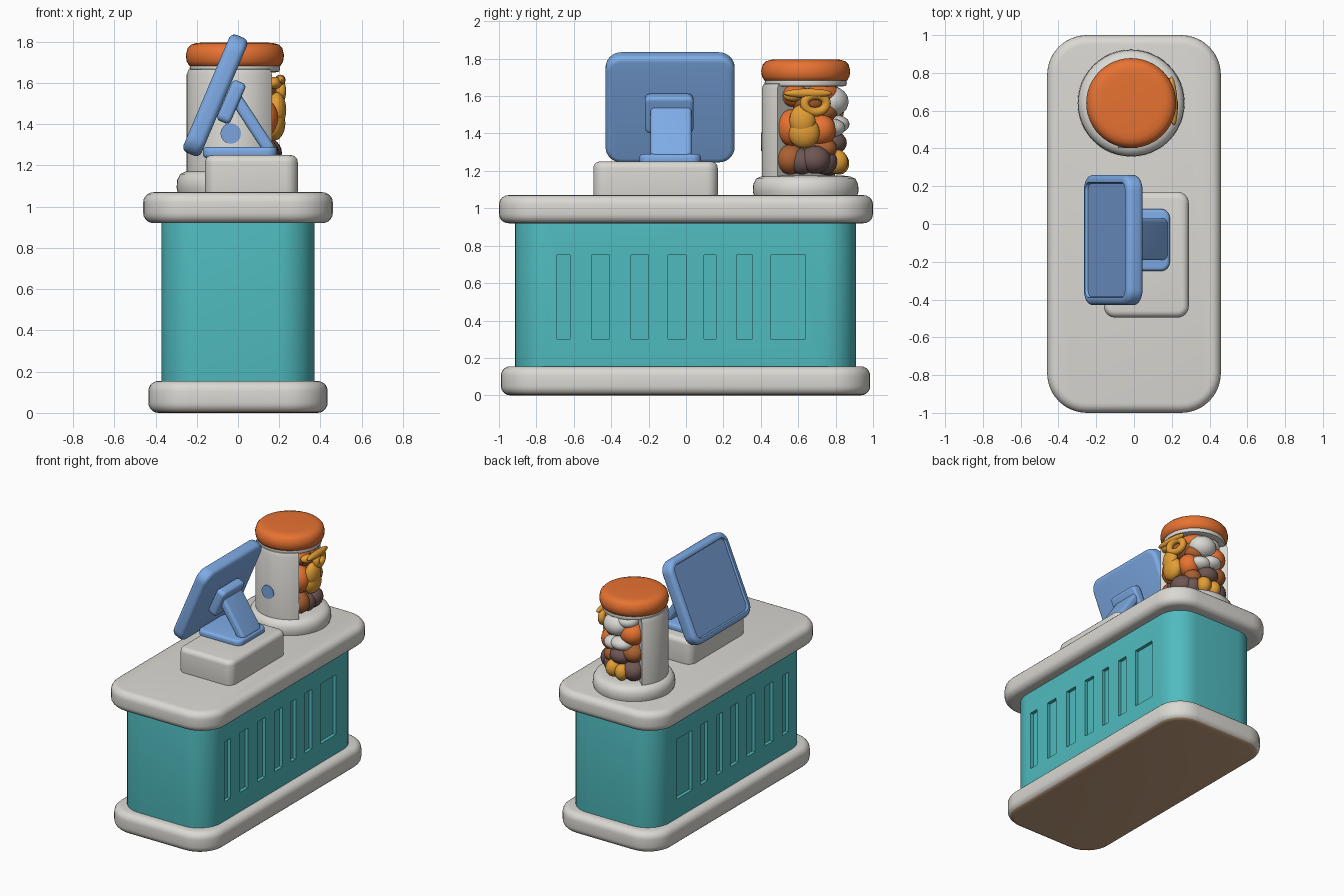
import bpy, bmesh, math
from mathutils import Matrix, Vector

if "Cube" in bpy.data.objects:
    bpy.data.objects.remove(bpy.data.objects["Cube"])


def mat(name, rgb):
    m = bpy.data.materials.new(name)
    m.diffuse_color = (*rgb, 1)
    m.use_nodes = True
    m.node_tree.nodes["Principled BSDF"].inputs["Base Color"].default_value = m.diffuse_color
    return m


GREY = mat("warm_grey", (0.70, 0.69, 0.65))
TEAL = mat("teal", (0.08, 0.50, 0.52))
BLUE = mat("blue", (0.235, 0.46, 0.89))
SCREEN = mat("screen_blue", (0.20, 0.375, 0.73))
ORANGE = mat("orange", (0.80, 0.17, 0.032))
GOLD = mat("gold", (0.76, 0.34, 0.035))
BROWN = mat("brown", (0.40, 0.12, 0.03))
DARK = mat("dark_brown", (0.16, 0.095, 0.09))
UNDER = mat("underside_brown", (0.55, 0.35, 0.21))


def finish(name, bm, mats, angle=40):
    bmesh.ops.recalc_face_normals(bm, faces=bm.faces)
    me = bpy.data.meshes.new(name)
    bm.to_mesh(me)
    bm.free()
    ob = bpy.data.objects.new(name, me)
    bpy.context.collection.objects.link(ob)
    for m in mats:
        me.materials.append(m)
    smooth(ob, angle)
    return ob


def smooth(ob, angle=40):
    bpy.ops.object.select_all(action='DESELECT')
    ob.select_set(True)
    bpy.context.view_layer.objects.active = ob
    bpy.ops.object.shade_smooth_by_angle(angle=math.radians(angle))


def bridge(bm, rings):
    for a, b in zip(rings, rings[1:]):
        n = len(a)
        for i in range(n):
            bm.faces.new((a[i], a[(i + 1) % n], b[(i + 1) % n], b[i]))
    bm.faces.new(rings[0][::-1])
    bm.faces.new(rings[-1])


def slab_mesh(size, corner, r, steps=5):
    """Centred rounded rectangle slab with rolled top and bottom edges."""
    hx, hy, hz = (s / 2 for s in size)
    prof = []
    for k in range(steps + 1):
        t = math.pi / 2 * k / steps
        prof.append((r * (1 - math.sin(t)), -hz + r * (1 - math.cos(t))))
    prof += [(i, -z) for i, z in reversed(prof)]
    bm = bmesh.new()
    rings = []
    for inset, z in prof:
        c = max(corner - inset, 0.004)
        ring = []
        for q, (sx, sy) in enumerate(((1, 1), (-1, 1), (-1, -1), (1, -1))):
            for k in range(9):
                t = math.pi / 2 * (q + k / 8)
                ring.append(bm.verts.new((sx * (hx - inset - c) + c * math.cos(t),
                                          sy * (hy - inset - c) + c * math.sin(t), z)))
        rings.append(ring)
    bridge(bm, rings)
    bmesh.ops.recalc_face_normals(bm, faces=bm.faces)
    return bm


def slab(name, lo, hi, corner, r, m):
    lo, hi = Vector(lo), Vector(hi)
    bm = slab_mesh(hi - lo, corner, r)
    bm.transform(Matrix.Translation((lo + hi) / 2))
    return finish(name, bm, [m])


def bar(name, p, q, y, width, thick, r, m):
    """Slab running from p to q in the xz plane."""
    dx, dz = q[0] - p[0], q[1] - p[1]
    bm = slab_mesh((math.hypot(dx, dz), width, thick), 0.03, r)
    bm.transform(Matrix.Translation(((p[0] + q[0]) / 2, y, (p[1] + q[1]) / 2))
                 @ Matrix.Rotation(math.atan2(-dz, dx), 4, 'Y'))
    return finish(name, bm, [m])


def lathe(name, profile, m, n=48):
    bm = bmesh.new()
    rings = [[bm.verts.new((JX + r * math.cos(2 * math.pi * i / n),
                            JY + r * math.sin(2 * math.pi * i / n), z))
              for i in range(n)] for r, z in profile]
    bridge(bm, rings)
    return finish(name, bm, [m])


# Counter: base with brown underside, body, worktop
base = slab("counter_base", (-0.435, -0.99, 0), (0.435, 0.985, 0.155), 0.2, 0.05, GREY)
base.data.materials.append(UNDER)
for f in base.data.polygons:
    if f.center.z < 0.01 and f.normal.z < -0.7:
        f.material_index = 1
body = slab("counter_body", (-0.37, -0.915, 0.12), (0.37, 0.91, 0.96), 0.18, 0.004, TEAL)
slab("worktop", (-0.46, -1, 0.92), (0.46, 1, 1.07), 0.21, 0.05, GREY)

# Slots cut in both long sides
bm = bmesh.new()
for y0, y1 in ((-0.69, -0.62), (-0.505, -0.41), (-0.295, -0.2), (-0.095, 0),
               (0.095, 0.16), (0.27, 0.355), (0.455, 0.64)):
    for s in (-1, 1):
        bmesh.ops.create_cube(bm, size=1, matrix=Matrix.Translation((s * 0.395, (y0 + y1) / 2, 0.525))
                              @ Matrix.Diagonal((0.1, y1 - y0, 0.45, 1)))
cutter = finish("slot_cutter", bm, [TEAL])
cutter.hide_render = True
mod = body.modifiers.new("slots", 'BOOLEAN')
mod.object, mod.operation, mod.solver = cutter, 'DIFFERENCE', 'EXACT'
bpy.context.view_layer.objects.active = body
bpy.ops.object.modifier_apply(modifier=mod.name)
bpy.data.objects.remove(cutter)
smooth(body, 30)

# Till box and display stand
slab("till_box", (-0.16, -0.495, 1.04), (0.29, 0.17, 1.25), 0.06, 0.035, GREY)
slab("stand_foot", (-0.17, -0.25, 1.235), (0.19, 0.08, 1.29), 0.05, 0.02, BLUE)
bar("stand_arm", (0.16, 1.265), (-0.02, 1.54), -0.08, 0.22, 0.06, 0.02, BLUE)
bar("screen_mount", (-0.075, 1.41), (0.01, 1.605), -0.09, 0.26, 0.07, 0.02, BLUE)

# Tilted display with a recessed screen facing -x
bm = slab_mesh((0.62, 0.69, 0.095), 0.085, 0.03)
cap = [f for f in bm.faces if f.normal.z > 0.99 and len(f.verts) > 4]
bmesh.ops.inset_region(bm, faces=cap, thickness=0.01, depth=0)
bmesh.ops.inset_region(bm, faces=cap, thickness=0.006, depth=-0.015)
for f in cap:
    f.material_index = 1
bm.transform(Matrix.Translation((-0.11, -0.085, 1.54)) @ Matrix.Rotation(math.radians(-67), 4, 'Y'))
finish("display", bm, [BLUE, SCREEN])

# Jar: foot, neck, lid
JX, JY = -0.015, 0.64
lathe("jar_foot", ((0.27, 1.05), (0.283, 1.09), (0.28, 1.13), (0.265, 1.158), (0.24, 1.17), (0.2, 1.175)), GREY)
lathe("jar_neck", ((0.19, 1.65), (0.215, 1.655), (0.22, 1.67), (0.215, 1.69)), GREY)
lathe("jar_lid", ((0.2, 1.675), (0.222, 1.684), (0.234, 1.705), (0.238, 1.735), (0.23, 1.768),
                  (0.212, 1.786), (0.185, 1.794), (0.15, 1.796)), ORANGE)

# Opaque half of the jar wall
bm = bmesh.new()
arc = [math.radians(138 + 182 * i / 28) for i in range(29)]
rings = [[bm.verts.new((JX + r * math.cos(a), JY + r * math.sin(a), z)) for a in arc]
         for r, z in ((0.235, 1.16), (0.235, 1.64), (0.225, 1.665), (0.205, 1.67))]
bridge(bm, rings)
finish("jar_wall", bm, [GREY])

# Blue spot on the jar front
bm = bmesh.new()
bmesh.ops.create_cone(bm, cap_ends=True, segments=16, radius1=0.05, radius2=0.05, depth=0.009,
                      matrix=Matrix.Translation((-0.035, JY - 0.234, 1.355)) @ Matrix.Rotation(math.pi / 2, 4, 'X'))
finish("jar_spot", bm, [SCREEN])


def polar(az, r, z):
    return (Matrix.Translation((JX, JY, 0)) @ Matrix.Rotation(math.radians(az), 4, 'Z')
            @ Matrix.Translation((r, 0, z)))


# Sweets: azimuth, distance, height, (radial, sideways, vertical) radii
SWEETS = {
    ORANGE: ((-30, 0.14, 1.43, (0.09, 0.09, 0.1)), (35, 0.14, 1.42, (0.085, 0.08, 0.085)),
             (122, 0.14, 1.52, (0.085, 0.09, 0.08)), (50, 0.12, 1.61, (0.08, 0.11, 0.06)),
             (-25, 0.13, 1.6, (0.07, 0.08, 0.06))),
    GOLD: ((-3, 0.19, 1.405, (0.055, 0.085, 0.085)), (-5, 0.205, 1.47, (0.045, 0.07, 0.085)),
           (73, 0.17, 1.25, (0.065, 0.055, 0.065)), (98, 0.18, 1.24, (0.055, 0.05, 0.06)),
           (-20, 0.205, 1.6, (0.035, 0.05, 0.03)), (3, 0.22, 1.615, (0.025, 0.13, 0.025))),
    BROWN: ((-32, 0.15, 1.26, (0.085, 0.08, 0.08)), (125, 0.14, 1.38, (0.085, 0.08, 0.07)),
            (10, 0.12, 1.57, (0.08, 0.1, 0.07)), (50, 0.13, 1.52, (0.07, 0.07, 0.06)),
            (45, 0.13, 1.32, (0.08, 0.07, 0.06))),
    DARK: ((18, 0.16, 1.26, (0.075, 0.085, 0.075)), (-8, 0.15, 1.25, (0.07, 0.07, 0.07)),
           (124, 0.15, 1.25, (0.08, 0.08, 0.075)), (88, 0.15, 1.35, (0.07, 0.08, 0.06)),
           (45, 0.14, 1.25, (0.07, 0.07, 0.07))),
    GREY: ((72, 0.15, 1.57, (0.085, 0.1, 0.08)), (95, 0.16, 1.45, (0.075, 0.08, 0.05)),
           (65, 0.15, 1.43, (0.075, 0.08, 0.05)), (105, 0.13, 1.61, (0.07, 0.08, 0.05))),
}
for m, blobs in SWEETS.items():
    bm = bmesh.new()
    for az, r, z, s in blobs:
        bmesh.ops.create_uvsphere(bm, u_segments=20, v_segments=12, radius=1,
                                  matrix=polar(az, r, z) @ Matrix.Diagonal((*s, 1)))
    finish("sweets_" + m.name, bm, [m], 60)

# Gold ring-shaped sweet
bm = bmesh.new()
rings = []
for i in range(24):
    u = 2 * math.pi * i / 24
    rings.append([bm.verts.new((0.025 * math.sin(v), (0.06 + 0.025 * math.cos(v)) * math.cos(u),
                                (0.045 + 0.025 * math.cos(v)) * math.sin(u)))
                  for v in (2 * math.pi * k / 10 for k in range(10))])
for i in range(24):
    a, b = rings[i], rings[(i + 1) % 24]
    for k in range(10):
        bm.faces.new((a[k], a[(k + 1) % 10], b[(k + 1) % 10], b[k]))
bm.transform(polar(14, 0.215, 1.56))
finish("ring_sweet", bm, [GOLD], 60)
